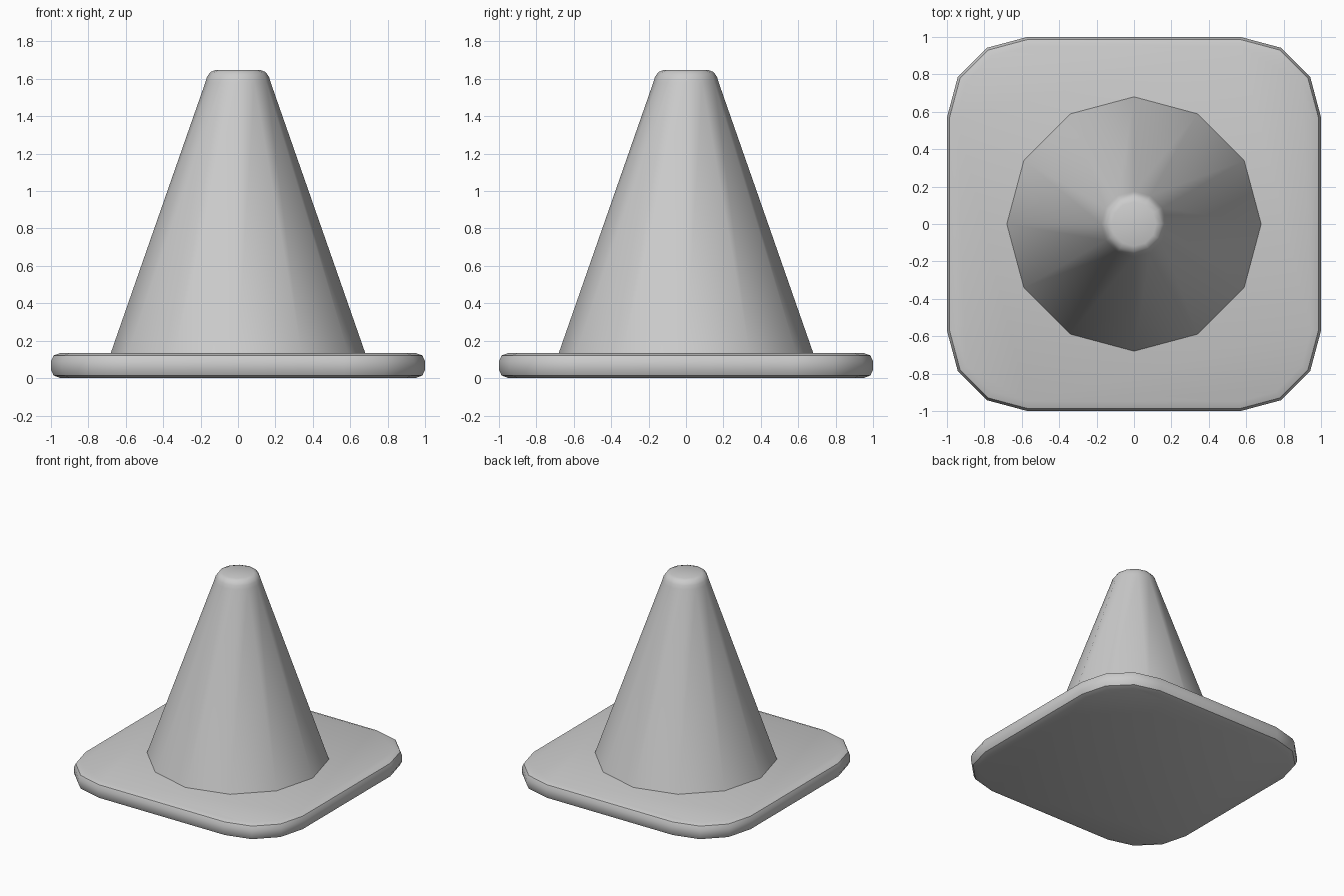
import bpy, bmesh
from math import sin, cos, pi, radians

if "Cube" in bpy.data.objects:
    bpy.data.objects.remove(bpy.data.objects["Cube"])


def loft(name, rings, cap_bottom=True, angle=35):
    """Bridge a stack of equal-length closed rings and cap the ends."""
    bm = bmesh.new()
    loops = [[bm.verts.new(p) for p in ring] for ring in rings]
    n = len(loops[0])
    for a, b in zip(loops, loops[1:]):
        for i in range(n):
            j = (i + 1) % n
            bm.faces.new((a[i], a[j], b[j], b[i]))
    bm.faces.new(loops[-1])
    if cap_bottom:
        bm.faces.new(loops[0][::-1])
    bmesh.ops.recalc_face_normals(bm, faces=bm.faces)
    mesh = bpy.data.meshes.new(name)
    bm.to_mesh(mesh)
    bm.free()
    obj = bpy.data.objects.new(name, mesh)
    bpy.context.collection.objects.link(obj)
    bpy.ops.object.select_all(action='DESELECT')
    obj.select_set(True)
    bpy.context.view_layer.objects.active = obj
    bpy.ops.object.shade_smooth_by_angle(angle=radians(angle))
    return obj


def rounded_square(inset, z, centre=0.57, radius=0.43):
    """Square with three-segment rounded corners, half width 1 - inset."""
    r = radius - inset
    pts = []
    for q in range(4):
        mid = pi / 4 + q * pi / 2
        cx, cy = centre * 2 ** 0.5 * cos(mid), centre * 2 ** 0.5 * sin(mid)
        for k in range(4):
            a = q * pi / 2 + k * pi / 6
            pts.append((cx + r * cos(a), cy + r * sin(a), z))
    return pts


def circle(r, z, n=12):
    return [(r * cos(2 * pi * i / n), r * sin(2 * pi * i / n), z) for i in range(n)]


# base plate with softened rim
base_profile = [(0.052, 0), (0.014, 0.014), (0, 0.045),
                (0, 0.09), (0.014, 0.121), (0.052, 0.135)]
loft("base_plate", [rounded_square(i, z) for i, z in base_profile])

# twelve-sided cone with rounded tip
cone_profile = [(0.68, 0.135), (0.175, 1.58), (0.166, 1.61),
                (0.147, 1.637), (0.118, 1.648)]
loft("cone_body", [circle(r, z) for r, z in cone_profile], cap_bottom=False)
